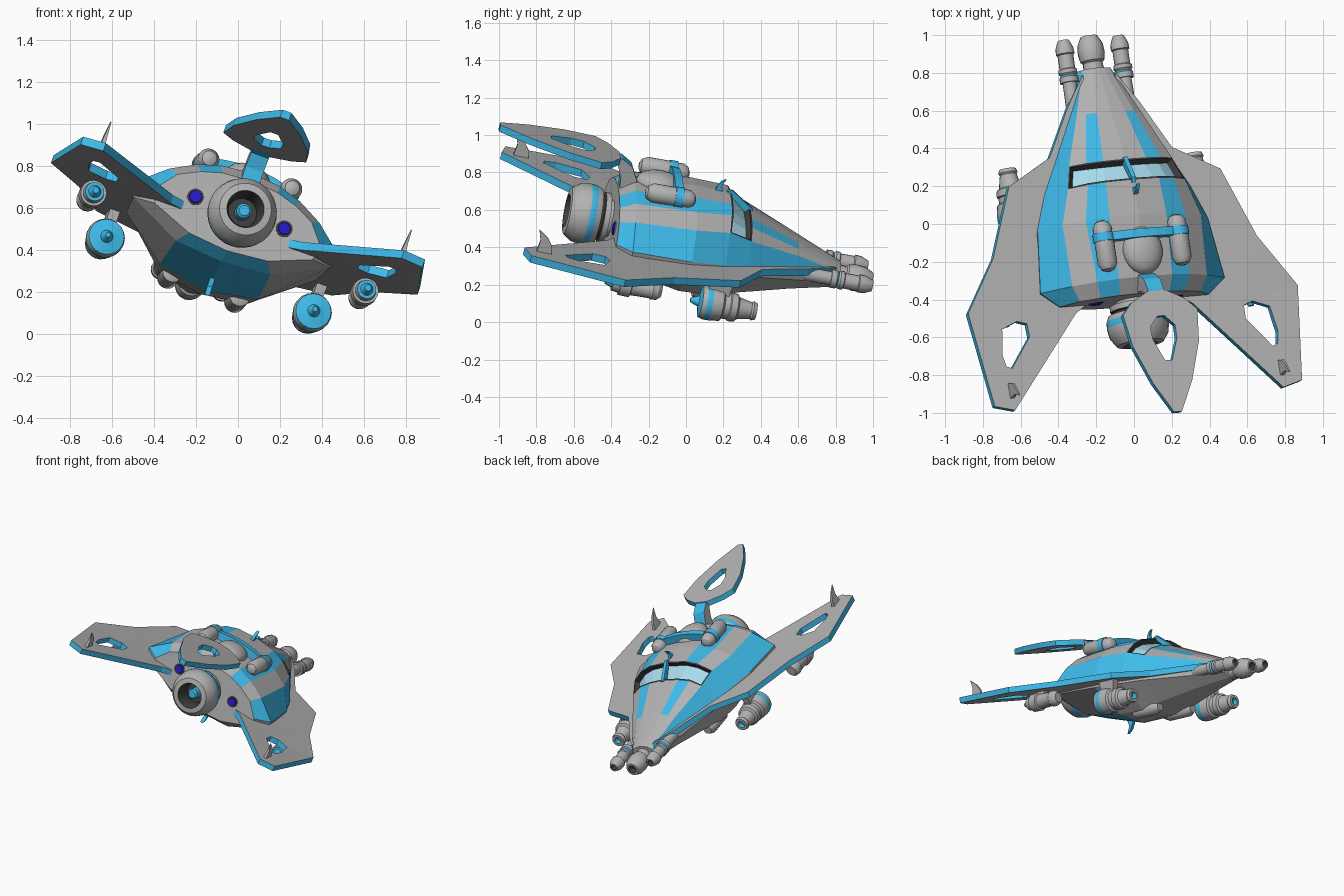
import bpy, bmesh, math
from mathutils import Matrix, Vector

if "Cube" in bpy.data.objects:
    bpy.data.objects.remove(bpy.data.objects["Cube"])

# Ship frame: x right, y forward (nose), z up; tilted into place by POSE
POSE = Matrix(((.938, -.147, .314, -.05), (.081, .973, .214, 0),
               (-.337, -.175, .925, .51), (0, 0, 0, 1)))

def material(name, col):
    m = bpy.data.materials.new(name)
    m.diffuse_color = (*col, 1)
    m.use_nodes = True
    m.node_tree.nodes["Principled BSDF"].inputs["Base Color"].default_value = m.diffuse_color
    return m

MATS = [material("grey", (.45, .45, .45)), material("sky_blue", (.05, .50, .83)),
        material("dark", (.05, .05, .05)), material("glass", (.40, .72, .85)),
        material("deep_blue", (.02, .01, .6))]
GREY, BLUE, DARK, GLASS, DEEP = range(5)

def finish(name, bm, smooth=False):
    bmesh.ops.recalc_face_normals(bm, faces=bm.faces)
    if smooth:
        for f in bm.faces:
            f.smooth = True
        for e in bm.edges:
            e.smooth = len(e.link_faces) == 2 and e.calc_face_angle() < math.radians(32)
    me = bpy.data.meshes.new(name)
    bm.to_mesh(me)
    bm.free()
    for m in MATS:
        me.materials.append(m)
    ob = bpy.data.objects.new(name, me)
    bpy.context.collection.objects.link(ob)
    ob.matrix_world = POSE
    return ob

def skin(bm, rings, mat):
    """Bridge closed rings of points; mat(row, column) gives the material."""
    vs = [[bm.verts.new(p) for p in r] for r in rings]
    n = len(vs[0])
    for j in range(len(vs) - 1):
        for i in range(n):
            k = (i + 1) % n
            f = bm.faces.new((vs[j][i], vs[j][k], vs[j + 1][k], vs[j + 1][i]))
            f.material_index = mat(j, i)
    for r, j in ((vs[0], 0), (vs[-1], len(vs) - 2)):
        bm.faces.new(r).material_index = mat(j, 0)

def lathe(name, x, z, prof, n=20):
    """Turned part along y: prof = (y, radius, material of the next band)."""
    bm = bmesh.new()
    rings = [[(x + r * math.cos(2 * math.pi * i / n), y, z + r * math.sin(2 * math.pi * i / n))
              for i in range(n)] for y, r, _ in prof]
    skin(bm, rings, lambda j, i: prof[j][2])
    return finish(name, bm, True)

def plate(name, loops, lo, hi, place, face=GREY, rim=BLUE):
    """Flat plate with holes, extruded from lo to hi; place(a, b, c) -> ship point."""
    bm = bmesh.new()
    edges = []
    for pts in loops:
        vs = [bm.verts.new((a, b, lo)) for a, b in pts]
        edges += [bm.edges.new((vs[i - 1], vs[i])) for i in range(len(vs))]
    bmesh.ops.triangle_fill(bm, edges=edges, use_beauty=True)
    res = bmesh.ops.extrude_face_region(bm, geom=bm.faces[:], use_keep_orig=True)
    for v in [g for g in res["geom"] if isinstance(g, bmesh.types.BMVert)]:
        v.co.z = hi
    for f in bm.faces:
        f.normal_update()
        f.material_index = face if abs(f.normal.z) > .9 else rim
    for v in bm.verts:
        v.co = place(*v.co)
    return finish(name, bm)

# Hull: half sections from top centre round to the keel
SECT = [
    (-.41, (0, .16), (.14, .15), (.24, .12), (.34, .07), (.42, -.03), (.40, -.10), (.20, -.18), (0, -.20)),
    (-.33, (0, .215), (.15, .20), (.26, .165), (.38, .10), (.52, -.02), (.50, -.09), (.24, -.22), (0, -.24)),
    (0, (0, .24), (.16, .225), (.28, .185), (.39, .12), (.48, -.03), (.48, -.10), (.25, -.28), (0, -.33)),
    (.19, (0, .235), (.15, .222), (.24, .19), (.33, .12), (.41, -.04), (.41, -.10), (.22, -.28), (0, -.31)),
    (.32, (0, .16), (.12, .15), (.21, .13), (.29, .08), (.35, -.06), (.35, -.10), (.19, -.25), (0, -.28)),
    (.60, (0, .055), (.08, .05), (.135, .035), (.18, .01), (.215, -.08), (.215, -.115), (.12, -.20), (0, -.22)),
    (.86, (0, -.04), (.03, -.045), (.06, -.055), (.08, -.075), (.09, -.10), (.09, -.13), (.05, -.165), (0, -.175))]

def hull_colour(row, i):
    k = min(i, 13 - i)
    if row == 3 and k < 3:
        return DARK
    if k == 6:
        return BLUE if row < 2 else GREY
    if row == 5 and k < 2:
        return GREY
    return BLUE if k in (1, 3) else GREY

bm = bmesh.new()
skin(bm, [[(x, s[0], z) for x, z in s[1:]] + [(-x, s[0], z) for x, z in s[-2:1:-1]] for s in SECT], hull_colour)
bmesh.ops.recalc_face_normals(bm, faces=bm.faces)
screen = [f for f in bm.faces if f.material_index == DARK]
bmesh.ops.inset_region(bm, faces=screen, thickness=.012)
bmesh.ops.inset_region(bm, faces=screen, thickness=.004, depth=-.035)
for f in bm.faces:
    f.normal_update()
for f in screen:
    f.material_index = GLASS
finish("hull", bm)
plate("windscreen_post", [[(.17, .24), (.20, .25), (.33, .165), (.32, .12)]], -.012, .012,
      lambda a, b, c: (c, a, b), BLUE)

# Main engine with recessed nozzle
lathe("main_engine", 0, -.03, [(-.38, .10, GREY), (-.43, .10, GREY), (-.43, .135, GREY), (-.46, .135, DARK),
      (-.465, .12, DARK), (-.475, .12, GREY), (-.48, .15, GREY), (-.51, .163, BLUE), (-.545, .166, GREY),
      (-.60, .157, GREY), (-.645, .125, GREY), (-.65, .09, DARK), (-.60, .075, DARK), (-.54, .07, DARK)], 32)
lathe("engine_core", 0, -.03, [(-.53, .038, BLUE), (-.60, .036, BLUE), (-.61, .025, BLUE)])

# Nose cannon
lathe("nose_cannon", 0, -.115, [(.72, .07, GREY), (.90, .052, GREY), (.91, .064, GREY), (.95, .072, GREY),
      (1.00, .068, GREY), (1.045, .045, GREY), (1.045, .03, DARK), (1.0, .028, DARK)], 16)

# Tail fin: leaf plate with hole, carried by a curved stem
half = [(.05, -.435), (.15, -.49), (.21, -.555), (.186, -.73), (.11, -.94), (.022, -1.105)]
hole = [(.02, -.575), (.07, -.63), (.068, -.70), (.02, -.82)]
plate("tail_fin", [h + [(-x, y) for x, y in h[::-1]] for h in (half, hole)], -.02, .018,
      lambda a, b, c: (a, b, .315 + c + (-.44 - b) * .08))
plate("tail_stem", [[(-.27, .19), (-.32, .215), (-.36, .29), (-.42, .325), (-.50, .335), (-.50, .305),
                     (-.44, .285), (-.41, .22), (-.40, .12), (-.29, .12)]], -.045, .045,
      lambda a, b, c: (c, a, b), GREY, BLUE)

# Dorsal and belly antennae
HOOK = [(-.03, 0), (.03, 0), (.025, .04), (0, .085), (-.035, .11), (-.012, .06)]
plate("dorsal_antenna", [HOOK], -.01, .01, lambda a, b, c: (c, .13 - a * .7, .225 + b * .7), BLUE)
plate("belly_antenna", [HOOK], -.012, .012, lambda a, b, c: (c, -.12 + a, -.27 - b), BLUE)

# Roof dome and blue strap
bm = bmesh.new()
bmesh.ops.create_uvsphere(bm, u_segments=20, v_segments=10, radius=1,
                          matrix=Matrix.Translation((0, -.19, .215)) @ Matrix.Diagonal((.11, .13, .065, 1)))
finish("roof_dome", bm, True)
arc = [(.21 * math.cos(t), .235 + .05 * math.sin(t)) for t in [math.pi * i / 10 for i in range(11)]]
plate("roof_strap", [arc + [(-.2, .18), (.2, .18)]], -.13, -.085, lambda a, b, c: (a, c, b), BLUE)

WING = [(.09, .83), (.20, .665), (.345, .40), (.597, .262), (.744, -.115), (.93, -.40), (.867, -.915),
        (.757, -.945), (.33, -.45), (.10, -.30)]
WHOLE = [(.755, -.50), (.665, -.465), (.612, -.483), (.61, -.555), (.735, -.717), (.765, -.705), (.778, -.64)]
for s, side in ((1, "right"), (-1, "left")):
    # Wing with cut-out and tip horn
    plate("wing_" + side, [WING, WHOLE], -.085, -.045, lambda a, b, c: (s * a, b, c + max(0, -b - .4) * .04))
    plate("wing_horn_" + side, [[(-.045, 0), (.04, 0), (.03, .05), (0, .09), (-.055, .13), (-.035, .07)]],
          -.012, .012, lambda a, b, c: (s * (.762 + c * (1 - b * 6)), -.835 + a, -.035 + b), GREY, GREY)
    # Side cannon beside the nose
    lathe("side_cannon_" + side, s * .155, -.09, [(.55, .04, GREY), (.80, .037, GREY), (.80, .05, GREY),
          (.83, .05, BLUE), (.84, .042, GREY), (.85, .05, GREY), (.87, .05, GREY), (.875, .042, GREY),
          (.95, .042, GREY), (.955, .05, GREY), (.99, .047, GREY), (1.03, .03, GREY), (1.03, .02, DARK), (.99, .02, DARK)], 16)
    # Large pod under the wing, with pylon
    lathe("large_pod_" + side, s * .525, -.225, [(.03, .012, BLUE), (.075, .03, BLUE), (.08, .055, BLUE), (.085, .085, GREY),
          (.11, .092, BLUE), (.14, .092, GREY), (.20, .085, GREY), (.21, .07, GREY), (.24, .07, GREY), (.245, .078, GREY),
          (.28, .075, GREY), (.29, .06, GREY), (.36, .045, GREY), (.37, .052, GREY), (.39, .045, GREY), (.39, .025, BLUE), (.36, .02, BLUE)])
    plate("large_pylon_" + side, [[(.10, -.06), (.24, -.06), (.22, -.20), (.12, -.20)]], -.025, .025,
          lambda a, b, c: (s * .525 + c, a, b), GREY, GREY)
    # Small pod further out, with pylon
    lathe("small_pod_" + side, s * .69, -.15, [(-.47, .015, BLUE), (-.43, .03, BLUE), (-.43, .045, GREY), (-.39, .05, GREY),
          (-.39, .062, GREY), (-.33, .064, GREY), (-.325, .052, GREY), (-.22, .05, GREY), (-.21, .056, GREY),
          (-.18, .052, GREY), (-.16, .035, GREY)])
    plate("small_pylon_" + side, [[(-.37, -.06), (-.26, -.06), (-.28, -.14), (-.35, -.14)]], -.02, .02,
          lambda a, b, c: (s * .69 + c, a, b), GREY, GREY)
    # Roof capsule, belly cylinder and rear light
    lathe("roof_capsule_" + side, s * .21, .225, [(-.29, .015, GREY), (-.28, .035, GREY), (-.25, .052, GREY), (-.13, .052, GREY),
          (-.13, .057, BLUE), (-.085, .057, GREY), (-.085, .05, GREY), (-.05, .05, GREY), (-.025, .035, GREY), (-.015, .015, GREY)])
    lathe("belly_cylinder_" + side, s * .17, -.275, [(.08, .03, GREY), (.09, .05, GREY), (.27, .05, GREY), (.31, .03, GREY)])
    lathe("rear_light_" + side, s * .225, -.005, [(-.39, .04, GREY), (-.414, .04, DARK), (-.414, .03, DEEP), (-.42, .028, DEEP)])
